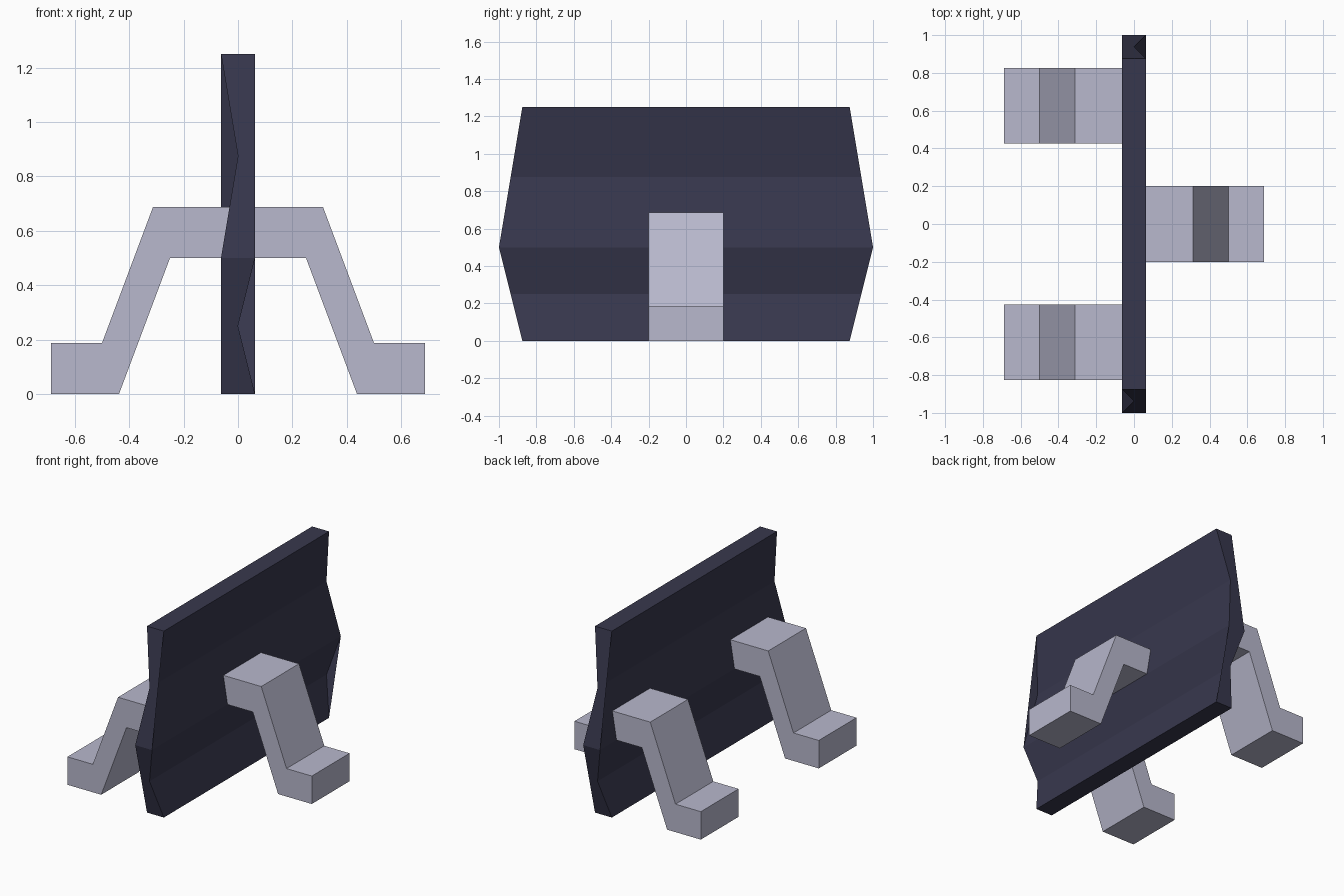
import bpy
import bmesh

cube = bpy.data.objects.get("Cube")
if cube:
    bpy.data.objects.remove(cube, do_unlink=True)


def make_material(name, rgb):
    mat = bpy.data.materials.new(name)
    mat.use_nodes = True
    mat.diffuse_color = (*rgb, 1)
    mat.node_tree.nodes["Principled BSDF"].inputs["Base Color"].default_value = (*rgb, 1)
    return mat


def make_object(name, bm, mat):
    mesh = bpy.data.meshes.new(name)
    bm.to_mesh(mesh)
    bm.free()
    mesh.materials.append(mat)
    obj = bpy.data.objects.new(name, mesh)
    bpy.context.collection.objects.link(obj)
    return obj


dark = make_material("dark slate", (0.039, 0.039, 0.075))
pale = make_material("pale lavender", (0.48, 0.48, 0.61))

# Panel: both broad sides zigzag, pinched to the centre line at two heights.
# Each level is (height, half length in y, half thickness in x).
LEVELS = [(0, 0.875, 0.0625), (0.25, 0.9375, 0), (0.5, 1, 0.0625),
          (0.875, 0.9375, 0), (1.25, 0.875, 0.0625)]


def build_panel():
    bm = bmesh.new()
    grid = {}
    for i, (z, y, x) in enumerate(LEVELS):
        for sy in (-1, 1):
            for sx in (-1, 1):
                if x == 0 and sx == 1:
                    grid[i, sx, sy] = grid[i, -1, sy]
                else:
                    grid[i, sx, sy] = bm.verts.new((sx * x, sy * y, z))

    def face(keys, flip=False):
        verts = list(dict.fromkeys(grid[k] for k in keys))
        bm.faces.new(verts[::-1] if flip else verts)

    for i in range(4):
        # Broad sides
        for sx in (-1, 1):
            face([(i, sx, -1), (i, sx, 1), (i + 1, sx, 1), (i + 1, sx, -1)], sx < 0)
        # End triangles between the pinches
        for sy in (-1, 1):
            face([(i, -1, sy), (i, 1, sy), (i + 1, 1, sy), (i + 1, -1, sy)], sy > 0)
    # Bottom and top
    for i in (0, 4):
        face([(i, -1, -1), (i, 1, -1), (i, 1, 1), (i, -1, 1)], i == 0)
    # One side of every end notch is closed, alternating around the panel
    for low in (0, 2):
        for sy in (-1, 1):
            sx = sy if low == 0 else -sy
            face([(low, sx, sy), (low + 2, sx, sy), (low + 1, sx, sy)], sx * sy < 0)
    return make_object("panel", bm, dark)


# Bent foot: a side profile (x, z) swept along y
FOOT = [(0, 0.5), (0.25, 0.5), (0.4375, 0), (0.6875, 0), (0.6875, 0.1875),
        (0.5, 0.1875), (0.3125, 0.6875), (0, 0.6875)]


def build_foot(name, side, y):
    bm = bmesh.new()
    base = bm.faces.new([bm.verts.new((side * x, y - 0.2, z)) for x, z in FOOT])
    swept = bmesh.ops.extrude_face_region(bm, geom=[base])["geom"]
    for v in swept:
        if isinstance(v, bmesh.types.BMVert):
            v.co.y += 0.4
    bmesh.ops.recalc_face_normals(bm, faces=bm.faces)
    return make_object(name, bm, pale)


build_panel()
build_foot("left_foot", 1, 0)
build_foot("right_front_foot", -1, -0.625)
build_foot("right_back_foot", -1, 0.625)
